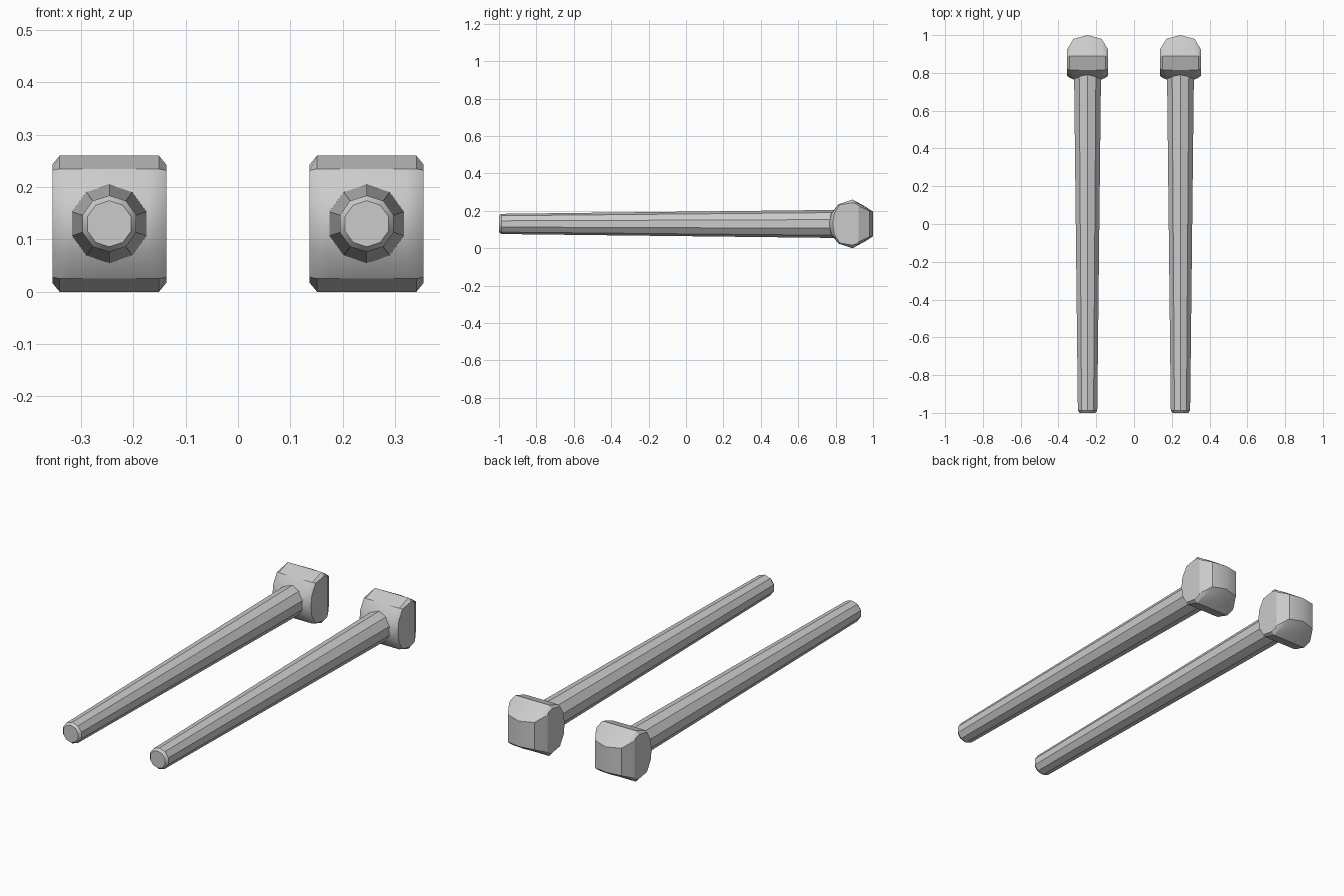
import bpy, bmesh, math

if "Cube" in bpy.data.objects:
    bpy.data.objects.remove(bpy.data.objects["Cube"])

ZC = 0.13      # height of the handle axis
SPACING = 0.246


def loft(name, rings):
    """Skin a list of closed point rings and cap both ends."""
    bm = bmesh.new()
    loops = [[bm.verts.new(p) for p in ring] for ring in rings]
    n = len(loops[0])
    for a, b in zip(loops, loops[1:]):
        for i in range(n):
            j = (i + 1) % n
            bm.faces.new((a[i], a[j], b[j], b[i]))
    bm.faces.new(loops[0])
    bm.faces.new(loops[-1])
    bmesh.ops.recalc_face_normals(bm, faces=bm.faces)
    mesh = bpy.data.meshes.new(name)
    bm.to_mesh(mesh)
    bm.free()
    obj = bpy.data.objects.new(name, mesh)
    bpy.context.collection.objects.link(obj)
    bpy.ops.object.select_all(action='DESELECT')
    obj.select_set(True)
    bpy.context.view_layer.objects.active = obj
    bpy.ops.object.shade_smooth_by_angle(angle=math.radians(30))
    return obj


def handle_ring(cx, y, r):
    return [(cx + r * math.sin(k * math.tau / 10), y,
             ZC + r * math.cos(k * math.tau / 10)) for k in range(10)]


# Upper half of the head outline (y, height above axis), by distance from its middle
HEAD = [
    (0.0,   [(.763, 0), (.773, .053), (.815, .105), (.89, .13), (.96, .092), (1.0, .065)]),
    (0.075, [(.766, 0), (.776, .053), (.815, .105), (.89, .13), (.948, .095), (.98, .07)]),
    (0.095, [(.774, 0), (.782, .053), (.816, .105), (.89, .13), (.932, .102), (.946, .085)]),
    (0.109, [(.785, 0), (.792, .053), (.822, .102), (.887, .113), (.915, .106), (.923, .095)]),
]


def head_ring(x, half):
    lower = [(y, -h) for y, h in reversed(half[1:])]
    return [(x, y, ZC + h) for y, h in half + lower]


for side, sx in (("left", -1), ("right", 1)):
    cx = sx * SPACING
    # Tapered ten-sided handle with a bevelled tip
    loft(side + "_handle", [handle_ring(cx, y, r) for y, r in
                            ((-1, .044), (-.987, .054), (.8, .075))])
    # Domed crosswise head
    rings = [head_ring(cx - d, h) for d, h in reversed(HEAD[1:])]
    rings += [head_ring(cx + d, h) for d, h in HEAD]
    loft(side + "_head", rings)
